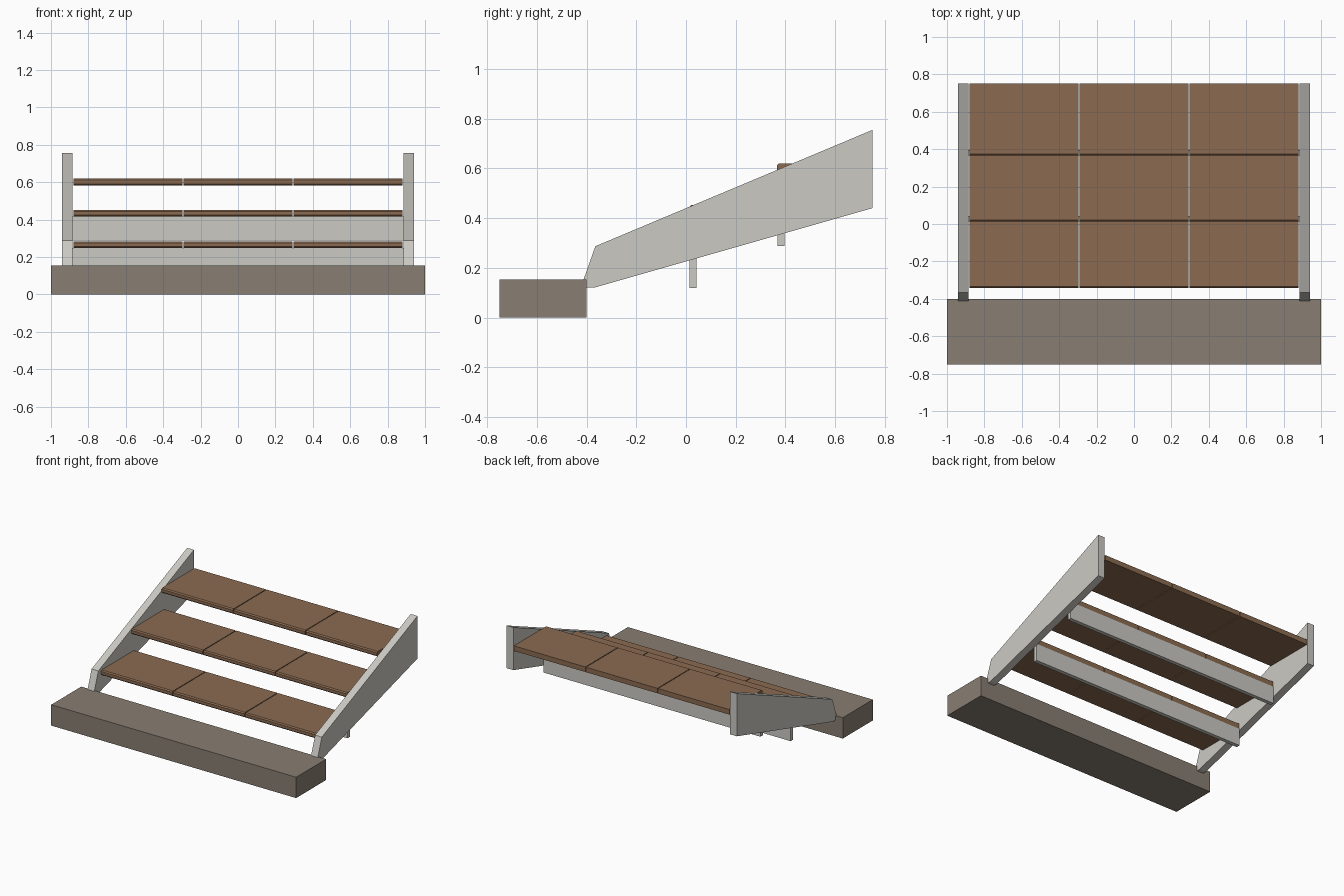
import bpy, bmesh

if "Cube" in bpy.data.objects:
    bpy.data.objects.remove(bpy.data.objects["Cube"])


def material(name, rgb):
    m = bpy.data.materials.new(name)
    m.diffuse_color = (*rgb, 1)
    m.use_nodes = True
    m.node_tree.nodes["Principled BSDF"].inputs["Base Color"].default_value = m.diffuse_color
    return m


WOOD = material("brown_wood", (0.26, 0.147, 0.082))
STONE = material("taupe_stone", (0.25, 0.21, 0.17))
PAINT = material("pale_grey_paint", (0.60, 0.59, 0.55))


def extrude_x(name, profile, x0, x1, mat):
    """Solid made from a (y, z) profile running from x0 to x1."""
    bm = bmesh.new()
    face = bm.faces.new([bm.verts.new((x0, y, z)) for y, z in profile])
    ext = bmesh.ops.extrude_face_region(bm, geom=[face])
    moved = [g for g in ext["geom"] if isinstance(g, bmesh.types.BMVert)]
    bmesh.ops.translate(bm, verts=moved, vec=(x1 - x0, 0, 0))
    bmesh.ops.recalc_face_normals(bm, faces=bm.faces)
    mesh = bpy.data.meshes.new(name)
    bm.to_mesh(mesh)
    bm.free()
    mesh.materials.append(mat)
    obj = bpy.data.objects.new(name, mesh)
    bpy.context.collection.objects.link(obj)
    return obj


def rect(y0, y1, z0, z1):
    return [(y0, z0), (y1, z0), (y1, z1), (y0, z1)]


# Bottom step block
extrude_x("base_block", rect(-0.75, -0.40, 0, 0.154), -1, 1, STONE)

# Side stringers, resting on the back edge of the block
stringer = [(-0.412, 0.154), (-0.365, 0.287), (0.75, 0.755), (0.75, 0.44),
            (-0.37, 0.12), (-0.40, 0.12), (-0.40, 0.154)]
for side, x0 in (("left", -0.94), ("right", 0.885)):
    extrude_x(f"{side}_stringer", stringer, x0, x0 + 0.055, PAINT)

# Treads: three planks per step, with chamfered front edges
DEPTH, THICK, CH, GAP = 0.384, 0.037, 0.008, 0.006
PLANK = (1.76 - 2 * GAP) / 3
for step in range(3):
    y0 = -0.341 + 0.3535 * step
    y1 = y0 + DEPTH
    top = 0.284 + 0.1683 * step
    low = top - THICK
    tread = [(y0 + CH, low), (y1, low), (y1, top), (y0 + CH, top),
             (y0, top - CH), (y0, low + CH)]
    for p in range(3):
        x0 = -0.88 + p * (PLANK + GAP)
        extrude_x(f"tread_{step + 1}_plank_{p + 1}", tread, x0, x0 + PLANK, WOOD)
    # Risers hang under the back of the lower two treads
    if step < 2:
        extrude_x(f"riser_{step + 1}", rect(y1 - 0.029, y1, low - 0.128, low),
                  -0.885, 0.885, PAINT)
